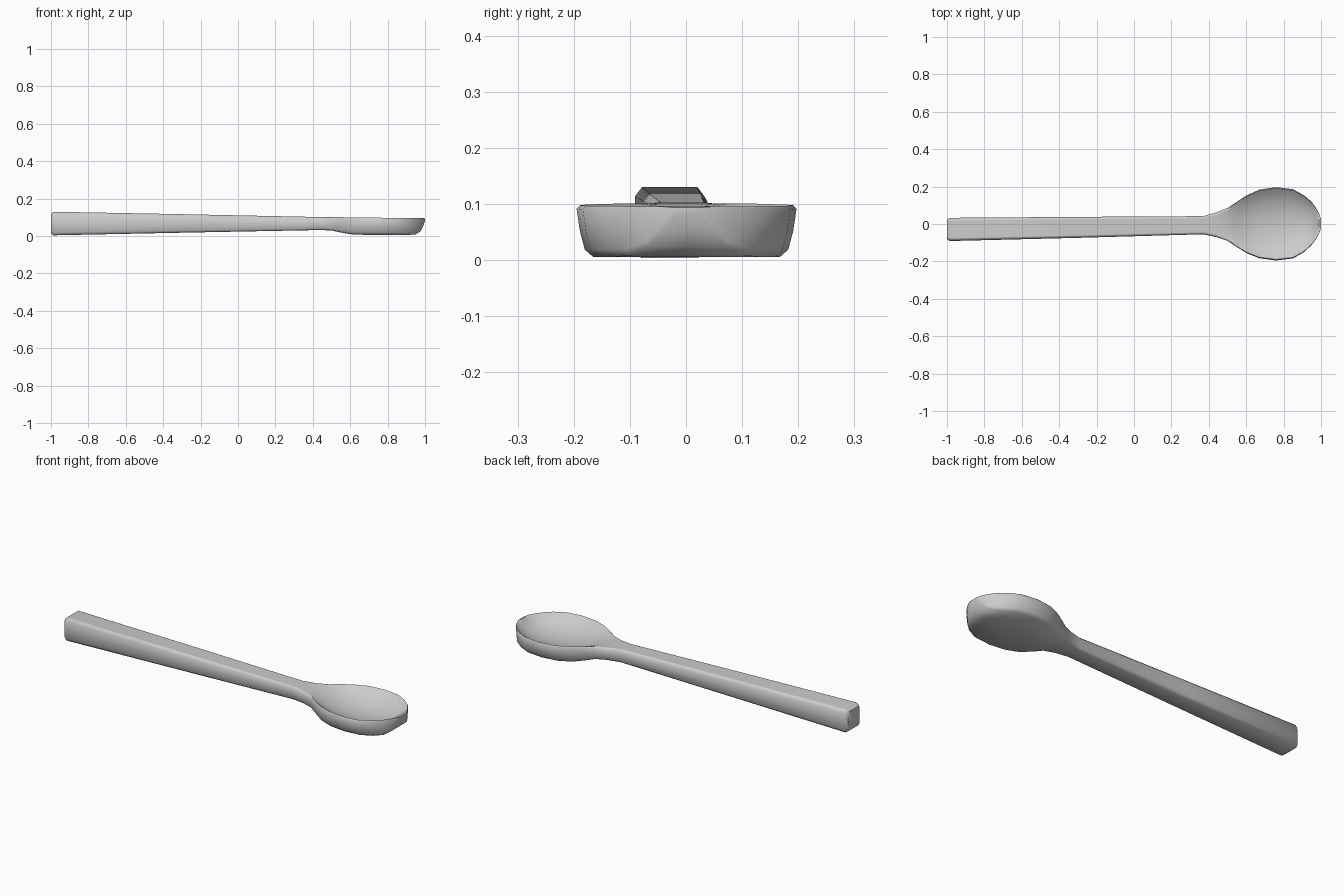
import bpy, bmesh, math

# Stations along x: x, y min, y max, z bottom, z top, bowl depth, bowl-ness (0 handle, 1 bowl)
STATIONS = [
    (-1.000, -0.080, 0.022, 0.014, 0.118, 0.000, 0.0),
    (-0.985, -0.091, 0.033, 0.004, 0.130, 0.000, 0.0),
    (-0.300, -0.074, 0.038, 0.018, 0.117, 0.000, 0.0),
    (0.370, -0.055, 0.042, 0.031, 0.103, 0.000, 0.0),
    (0.440, -0.070, 0.062, 0.032, 0.101, 0.000, 0.2),
    (0.500, -0.090, 0.086, 0.030, 0.101, 0.006, 0.6),
    (0.545, -0.120, 0.116, 0.020, 0.101, 0.022, 1.0),
    (0.600, -0.155, 0.152, 0.010, 0.100, 0.042, 1.0),
    (0.670, -0.183, 0.184, 0.007, 0.099, 0.057, 1.0),
    (0.760, -0.195, 0.197, 0.006, 0.098, 0.064, 1.0),
    (0.850, -0.184, 0.186, 0.006, 0.097, 0.062, 1.0),
    (0.910, -0.150, 0.153, 0.006, 0.097, 0.051, 1.0),
    (0.950, -0.112, 0.118, 0.009, 0.096, 0.034, 1.0),
    (0.975, -0.078, 0.083, 0.024, 0.096, 0.014, 1.0),
    (0.989, -0.052, 0.056, 0.050, 0.096, 0.000, 1.0),
    (1.000, -0.024, 0.028, 0.083, 0.094, 0.000, 1.0),
]
TOP = [-1, -0.95, -0.8, -0.6, -0.3, 0, 0.3, 0.6, 0.8, 0.95, 1]


def section(x, y0, y1, zb, zt, depth, bowl):
    """Closed cross-section: dished top, chamfered sides, flat underside."""
    mid, half, h = (y0 + y1) / 2, (y1 - y0) / 2, zt - zb
    mix = lambda a, b: a + (b - a) * bowl
    rim = mix(0.80, 0.97)
    pts = [(t * rim, zt - depth * (1 - abs(t) ** 2.4)) for t in TOP]
    side = [(1.0, zt - h * mix(0.13, 0.07)),
            (mix(1.0, 0.97), zt - h * 0.5),
            (mix(1.0, 0.925), zb + h * mix(0.12, 0.14)),
            (mix(0.82, 0.85), zb)]
    pts += side + [(0, zb)] + [(-s, z) for s, z in reversed(side)]
    return [(x, mid + s * half, z) for s, z in pts]


# Spoon: one continuous skin over the cross-sections
bm = bmesh.new()
rings = [[bm.verts.new(p) for p in section(*s)] for s in STATIONS]
n = len(rings[0])
for a, b in zip(rings, rings[1:]):
    for i in range(n):
        j = (i + 1) % n
        bm.faces.new((a[i], a[j], b[j], b[i]))
bm.faces.new(rings[0])
bm.faces.new(rings[-1])
bmesh.ops.recalc_face_normals(bm, faces=bm.faces)
mesh = bpy.data.meshes.new("spoon")
bm.to_mesh(mesh)
bm.free()
spoon = bpy.data.objects.new("spoon", mesh)
bpy.context.collection.objects.link(spoon)

# Smooth shading with firm edges
bpy.context.view_layer.objects.active = spoon
spoon.select_set(True)
bpy.ops.object.shade_smooth_by_angle(angle=math.radians(50))
